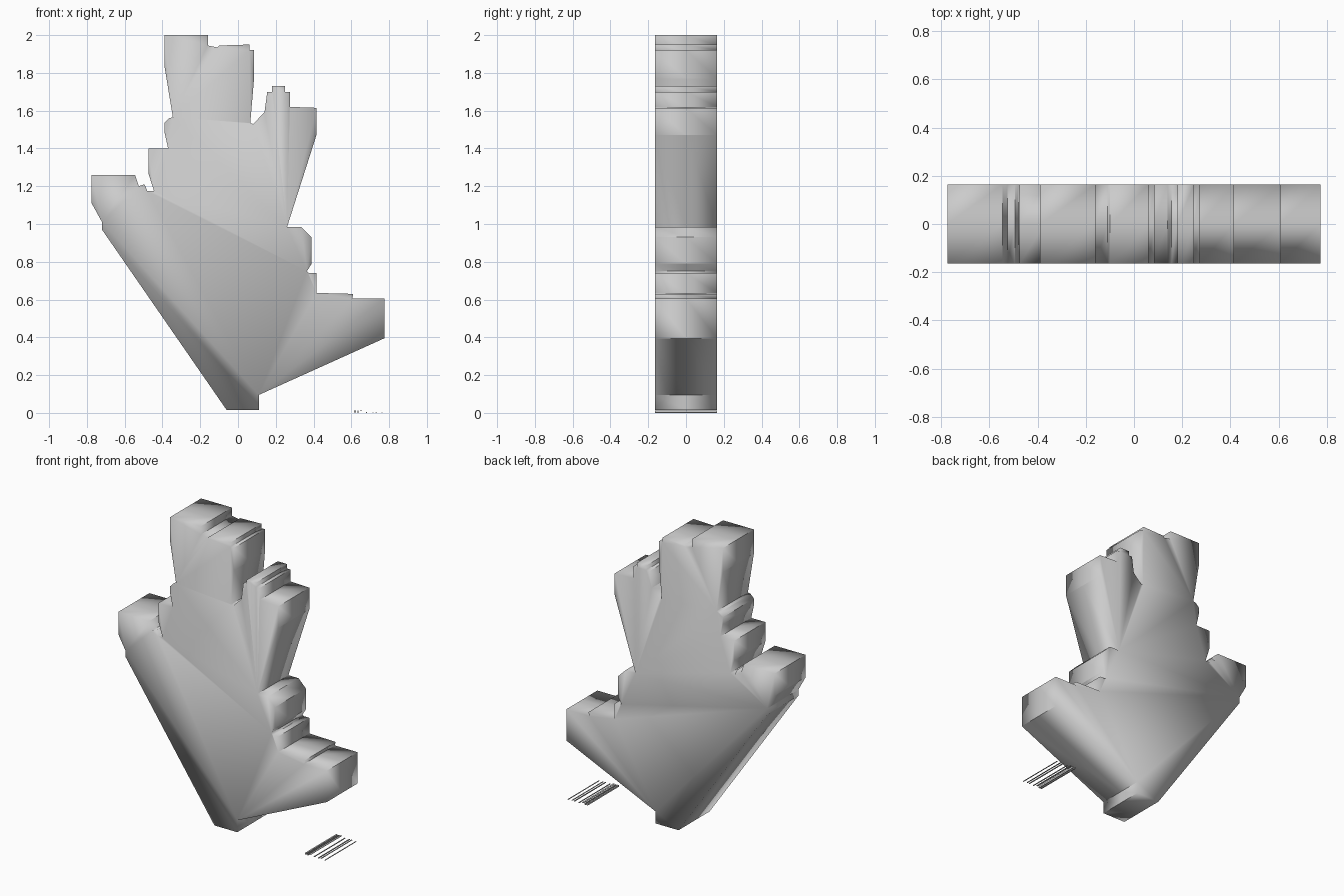
import bpy, bmesh

HALF = 0.165   # half thickness of the slab


def extrude_profile(name, pts, soft=False):
    """Closed x-z outline extruded along y; soft adds a middle seam and rolled shading."""
    bm = bmesh.new()
    ys = [-HALF, 0, HALF] if soft else [-HALF, HALF]
    rings = [[bm.verts.new((x, y, z)) for x, z in pts] for y in ys]
    n = len(pts)
    for a, b in zip(rings, rings[1:]):
        for i in range(n):
            j = (i + 1) % n
            bm.faces.new((a[i], a[j], b[j], b[i]))
    caps = [bm.faces.new(rings[0]), bm.faces.new(list(reversed(rings[-1])))]
    bm.normal_update()
    bmesh.ops.triangulate(bm, faces=caps, ngon_method='EAR_CLIP')
    bmesh.ops.recalc_face_normals(bm, faces=bm.faces)
    if soft:
        # smooth from the broad faces onto the walls, crisp where walls meet
        for f in bm.faces:
            f.smooth = True
        for e in bm.edges:
            a, b = e.verts
            if abs(a.co.y - b.co.y) > 0.01 and (a.co - b.co).length < HALF + 0.001:
                e.smooth = False
    me = bpy.data.meshes.new(name)
    bm.to_mesh(me)
    bm.free()
    ob = bpy.data.objects.new(name, me)
    bpy.context.collection.objects.link(ob)
    return ob


# Main crystal fan: stepped shard tips radiating from a narrow foot
outline = [
    (-0.06, 0.015), (-0.72, 0.97), (-0.72, 1.01), (-0.775, 1.11), (-0.775, 1.26),
    (-0.545, 1.26), (-0.525, 1.20), (-0.495, 1.21), (-0.48, 1.175), (-0.445, 1.175),
    (-0.475, 1.27), (-0.475, 1.40), (-0.37, 1.40), (-0.39, 1.49), (-0.39, 1.535),
    (-0.365, 1.56), (-0.345, 1.565), (-0.39, 1.84), (-0.39, 2.0), (-0.16, 2.0),
    (-0.16, 1.945), (-0.11, 1.935), (-0.10, 1.945), (0.06, 1.95), (0.06, 1.92),
    (0.085, 1.92), (0.085, 1.77), (0.065, 1.535), (0.08, 1.53), (0.14, 1.59),
    (0.155, 1.70), (0.18, 1.70), (0.18, 1.73), (0.25, 1.73), (0.25, 1.70),
    (0.275, 1.70), (0.275, 1.62), (0.415, 1.615), (0.415, 1.47), (0.26, 0.985),
    (0.335, 0.985), (0.39, 0.93), (0.39, 0.79), (0.365, 0.75), (0.375, 0.74),
    (0.415, 0.74), (0.415, 0.635), (0.61, 0.63), (0.605, 0.605), (0.775, 0.605),
    (0.775, 0.395), (0.11, 0.095), (0.11, 0.015),
]
extrude_profile("crystal_fan", outline, soft=True)

# Loose hair-thin slivers lying beside the foot: x, width, z, height
slivers = [(0.615, 0.010, 0.001, 0.011), (0.632, 0.006, 0.000, 0.012),
           (0.645, 0.012, 0.009, 0.003), (0.678, 0.006, 0.000, 0.004),
           (0.712, 0.006, 0.001, 0.005), (0.728, 0.008, 0.003, 0.002),
           (0.760, 0.006, 0.000, 0.003)]
for i, (x, w, z, h) in enumerate(slivers):
    extrude_profile(f"sliver_{i + 1}", [(x, z), (x + w, z), (x + w, z + h), (x, z + h)])
